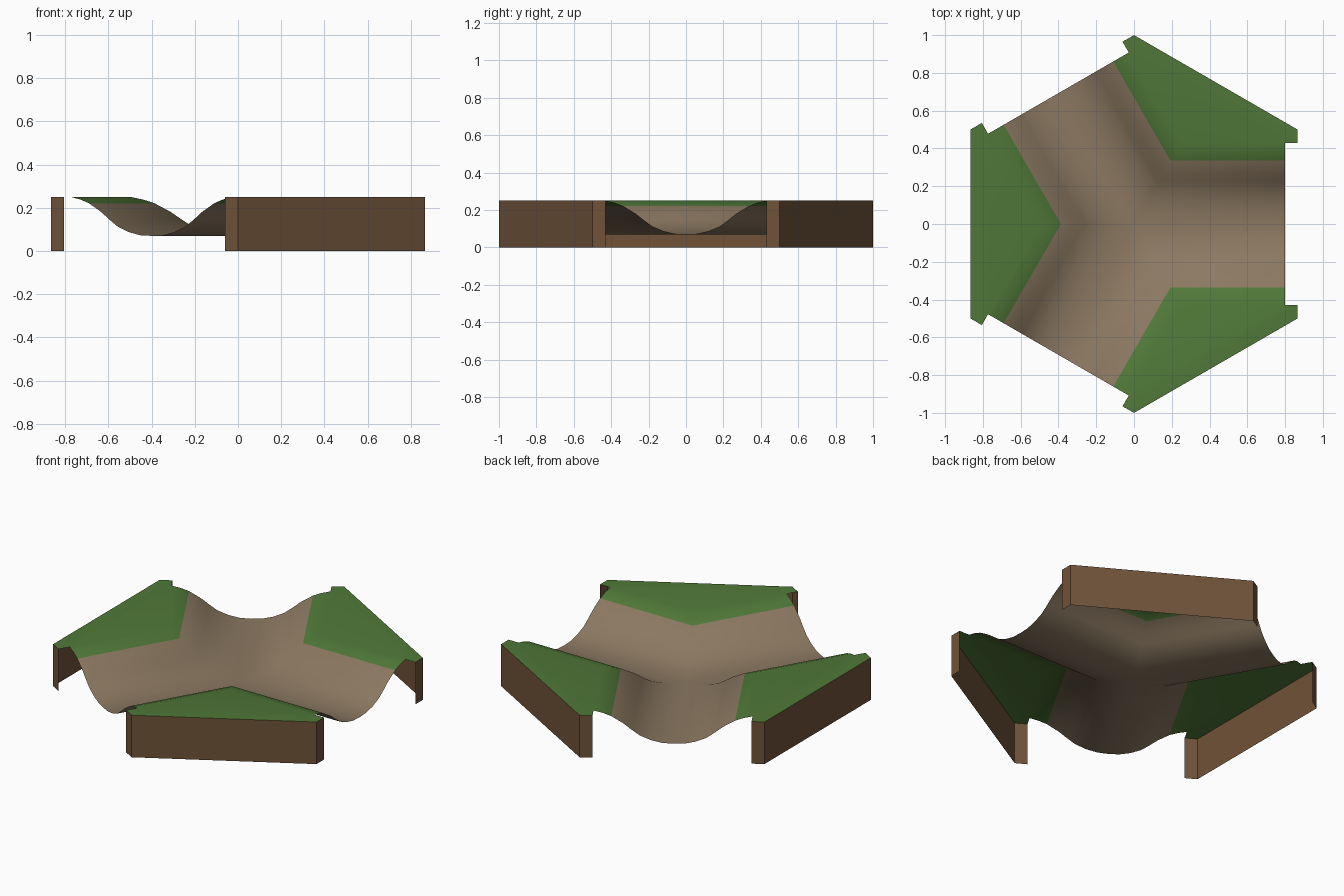
import bpy, bmesh
from math import sqrt, radians
from mathutils import Vector, Matrix

if "Cube" in bpy.data.objects:
    bpy.data.objects.remove(bpy.data.objects["Cube"])

APOTHEM, END, BANK, TOP = sqrt(3) / 2, 0.80, 0.43, 0.25
# half cross-section of the channel: (offset from axis, height)
PROFILE = [(0, .07), (.06, .073), (.12, .087), (.18, .112), (.225, .145),
           (.27, .181), (.335, .221), (.38, .238), (BANK, TOP)]
SAND_LIMIT = 6  # profile segments beyond this are grass


def material(name, color):
    m = bpy.data.materials.new(name)
    m.diffuse_color = (*color, 1)
    m.use_nodes = True
    m.node_tree.nodes["Principled BSDF"].inputs["Base Color"].default_value = m.diffuse_color
    return m


def finish(bm, name, mats, smooth):
    bmesh.ops.remove_doubles(bm, verts=bm.verts, dist=1e-4)
    me = bpy.data.meshes.new(name)
    bm.to_mesh(me)
    bm.free()
    for m in mats:
        me.materials.append(m)
    me.polygons.foreach_set("use_smooth", [smooth] * len(me.polygons))
    ob = bpy.data.objects.new(name, me)
    bpy.context.collection.objects.link(ob)
    return ob


def add_face(bm, points, rot, mat=0):
    f = bm.faces.new([bm.verts.new(rot @ Vector(p)) for p in points])
    f.material_index = mat


sand = material("sand", (0.26, 0.19, 0.12))
grass = material("grass", (0.08, 0.19, 0.04))
earth = material("earth", (0.16, 0.085, 0.04))
turns = [Matrix.Rotation(radians(a), 3, 'Z') for a in (0, 120, 240)]

# outline of one grassy corner: notch, rim, hex tip, rim, notch
mirror = Matrix.Rotation(radians(60), 3, 'Z')
mirror = mirror @ Matrix.Diagonal((1, -1, 1)) @ mirror.inverted()
rim = [Vector((APOTHEM, BANK, TOP)), Vector((APOTHEM, 0.5, TOP)), Vector((0, 1, TOP))]
rim += [mirror @ p for p in reversed(rim)]
notch = Vector((END, BANK, TOP))
inner = Vector((BANK / sqrt(3), BANK, TOP))

# river bed and grass: three mitred channels joined in one smooth surface
bm = bmesh.new()
for rot in turns:
    for i, ((y0, z0), (y1, z1)) in enumerate(zip(PROFILE, PROFILE[1:])):
        for s in (1, -1):
            quad = [(y0 / sqrt(3), s * y0, z0), (END, s * y0, z0),
                    (END, s * y1, z1), (y1 / sqrt(3), s * y1, z1)]
            add_face(bm, quad[::s], rot, int(i >= SAND_LIMIT))
    add_face(bm, [inner, notch] + rim + [mirror @ notch], rot, 1)
finish(bm, "river_terrain", [sand, grass], True)

# earth walls around the three corners
bm = bmesh.new()
for rot in turns:
    for a, b in zip(rim, rim[1:]):
        down = Vector((0, 0, TOP))
        add_face(bm, [a - down, b - down, b, a], rot)
finish(bm, "earth_walls", [earth], False)
